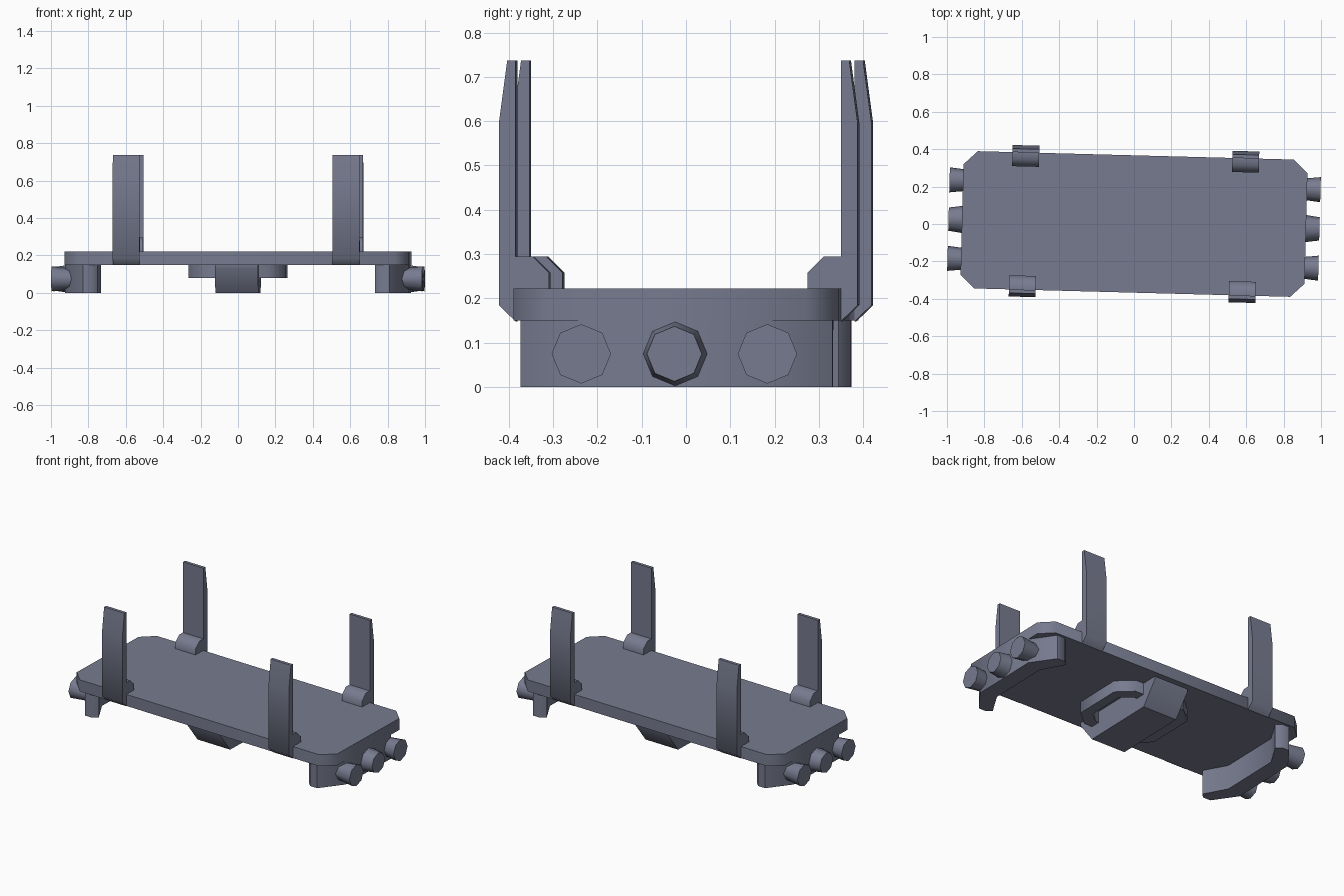
import bpy, bmesh, math
from mathutils import Matrix, Vector

if "Cube" in bpy.data.objects:
    bpy.data.objects.remove(bpy.data.objects["Cube"])

YAW = Matrix.Rotation(math.radians(-1.52), 4, 'Z')  # whole model is turned slightly

slate = bpy.data.materials.new("slate_grey")
slate.diffuse_color = (0.185, 0.198, 0.275, 1)
slate.use_nodes = True
slate.node_tree.nodes["Principled BSDF"].inputs["Base Color"].default_value = slate.diffuse_color


def finish(bm, name, local=Matrix.Identity(4)):
    bm.transform(YAW @ local)
    bmesh.ops.recalc_face_normals(bm, faces=bm.faces)
    me = bpy.data.meshes.new(name)
    bm.to_mesh(me)
    bm.free()
    ob = bpy.data.objects.new(name, me)
    bpy.context.collection.objects.link(ob)
    me.materials.append(slate)
    bpy.ops.object.select_all(action='DESELECT')
    ob.select_set(True)
    bpy.context.view_layer.objects.active = ob
    bpy.ops.object.shade_smooth_by_angle(angle=math.radians(50))
    return ob


def prism(name, points, vec, local=Matrix.Identity(4)):
    """Extrude a closed outline of 3D points along vec."""
    bm = bmesh.new()
    f = bm.faces.new([bm.verts.new(p) for p in points])
    r = bmesh.ops.extrude_face_region(bm, geom=[f], use_keep_orig=True)
    bmesh.ops.translate(bm, vec=vec,
                        verts=[g for g in r['geom'] if isinstance(g, bmesh.types.BMVert)])
    return finish(bm, name, local)


def octagon(hx, hy, cx, cy, z):
    q = [(hx, hy - cy), (hx - cx, hy)]
    q += [(-x, y) for x, y in reversed(q)]
    q += [(-x, -y) for x, y in q]
    return [(x, y, z) for x, y in q]


# Deck plate with cut corners
prism("deck", octagon(0.92, 0.367, 0.075, 0.072, 0.15), (0, 0, 0.072))

# End bumpers wrapping the corners, each with three plugs
for side, turn in (("right", 0), ("left", math.pi)):
    M = Matrix.Rotation(turn, 4, 'Z')
    half = [(0.92, 0.215), (0.82, 0.352), (0.77, 0.352), (0.742, 0.325), (0.82, 0.19)]
    outline = half + [(x, -y) for x, y in reversed(half)]
    prism(side + "_bumper", [(x, y, 0) for x, y in outline], (0, 0, 0.15), M)
    for i, y in enumerate((-0.21, 0, 0.21)):
        x0, r0, r1 = (0.90, 0.075, 0.062) if y == 0 else (0.84, 0.050, 0.067)
        bm = bmesh.new()
        bmesh.ops.create_cone(bm, cap_ends=True, segments=8,
                              radius1=r0, radius2=r1, depth=0.992 - x0)
        T = Matrix.Translation(((0.992 + x0) / 2, y, 0.075)) @ Matrix.Rotation(math.pi / 2, 4, 'Y')
        finish(bm, f"{side}_plug_{i + 1}", M @ T)

# Four stake posts with a foot resting on the deck
post = [(0.367, 0.148), (0.405, 0.185), (0.405, 0.595), (0.386, 0.737), (0.367, 0.737),
        (0.367, 0.295), (0.329, 0.295), (0.292, 0.258), (0.292, 0.215), (0.36, 0.215)]
for sy, row in ((-1, "front"), (1, "back")):
    for sx, col in ((-1, "left"), (1, "right")):
        prism(f"{row}_{col}_post", [(sx * 0.588 - 0.0715, sy * y, z) for y, z in post],
              (0.143, 0, 0))

# Octagonal ring below the deck
bm = bmesh.new()
loops = [[bm.verts.new(p) for p in octagon(hx, hy, cx, cy, z)]
         for hx, hy, cx, cy, z in ((0.26, 0.23, 0.09, 0.08, 0.155), (0.26, 0.23, 0.09, 0.08, 0.08),
                                   (0.20, 0.17, 0.065, 0.055, 0.08), (0.20, 0.17, 0.065, 0.055, 0.155))]
for k in range(4):
    a, b = loops[k], loops[(k + 1) % 4]
    for i in range(8):
        j = (i + 1) % 8
        bm.faces.new((a[i], a[j], b[j], b[i]))
finish(bm, "underside_ring")

# Tapered keel block across the ring
keel = [(-0.33, 0.155), (-0.33, 0.13), (-0.23, 0), (0.23, 0), (0.33, 0.13), (0.33, 0.155)]
prism("underside_keel", [(-0.115, y, z) for y, z in keel], (0.23, 0, 0))
